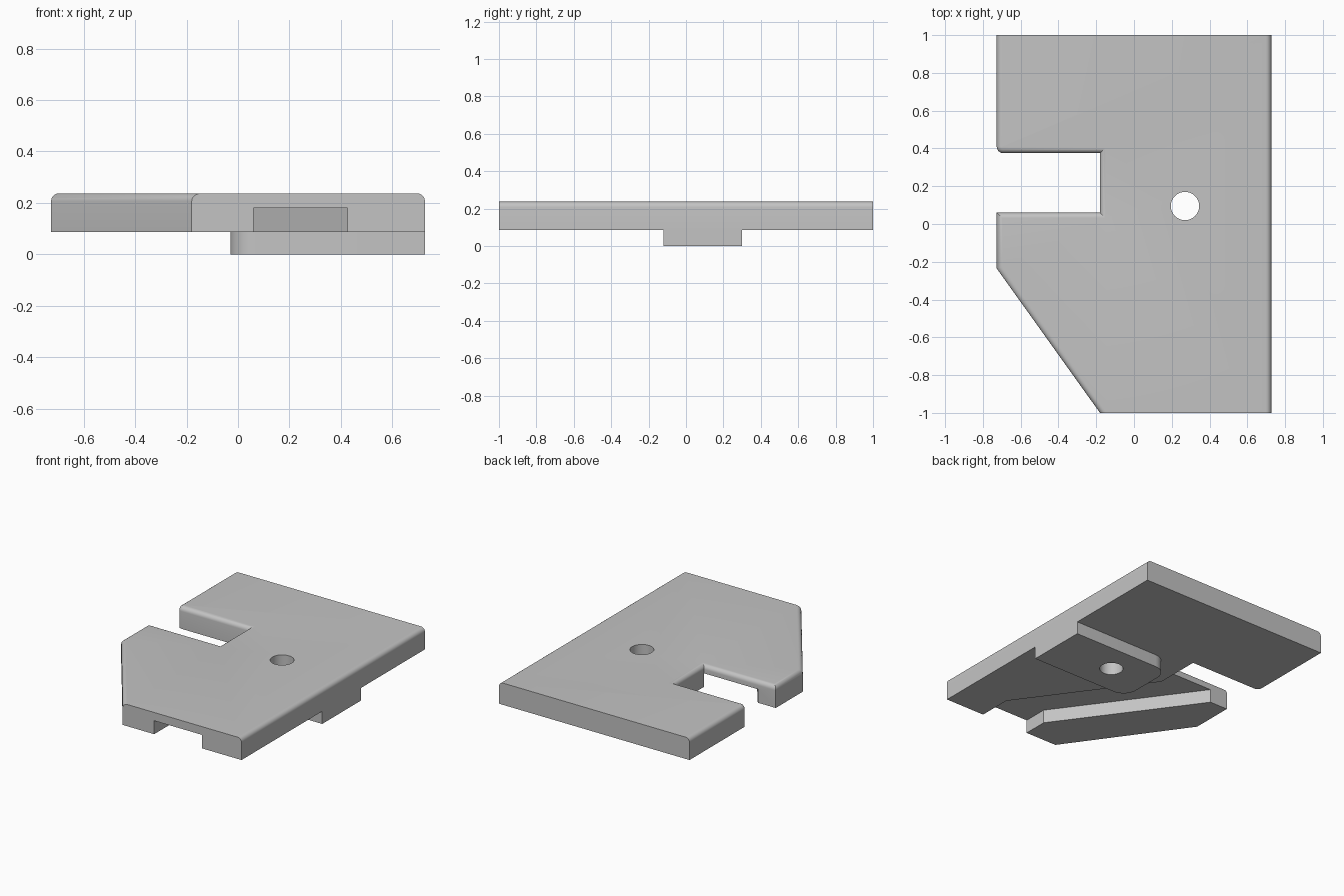
import bpy, bmesh, math

cube = bpy.data.objects.get("Cube")
if cube:
    bpy.data.objects.remove(cube, do_unlink=True)

BASE, TOP = 0.087, 0.237   # underside and top of the plate
GROOVE = 0.18              # ceiling of the channel

grey = bpy.data.materials.new("light grey")
grey.use_nodes = True
colour = (0.55, 0.55, 0.55, 1)
grey.diffuse_color = colour
grey.node_tree.nodes["Principled BSDF"].inputs["Base Color"].default_value = colour


def prism(points, z0, z1):
    """Bmesh of an outline extruded from z0 to z1."""
    bm = bmesh.new()
    face = bm.faces.new([bm.verts.new((x, y, z0)) for x, y in points])
    geom = bmesh.ops.extrude_face_region(bm, geom=[face])["geom"]
    verts = [v for v in geom if isinstance(v, bmesh.types.BMVert)]
    bmesh.ops.translate(bm, verts=verts, vec=(0, 0, z1 - z0))
    bmesh.ops.recalc_face_normals(bm, faces=bm.faces[:])
    return bm


def round_edges(bm, rule, radius, segments=6):
    """Fillet every edge whose two end points satisfy the rule."""
    edges = [e for e in bm.edges if rule(e.verts[0].co, e.verts[1].co)]
    bmesh.ops.bevel(bm, geom=edges, offset=radius, offset_type='OFFSET',
                    segments=segments, profile=0.5, affect='EDGES',
                    clamp_overlap=True)


def make_object(name, bm):
    mesh = bpy.data.meshes.new(name)
    bm.to_mesh(mesh)
    bm.free()
    mesh.materials.append(grey)
    obj = bpy.data.objects.new(name, mesh)
    bpy.context.collection.objects.link(obj)
    return obj


def cut(obj, cutter):
    mod = obj.modifiers.new(cutter.name, 'BOOLEAN')
    mod.operation = 'DIFFERENCE'
    mod.solver = 'EXACT'
    mod.object = cutter
    cutter.hide_render = True
    cutter.hide_viewport = True
    cutter.display_type = 'WIRE'


def near(a, b):
    return abs(a - b) < 0.001


# Plate with an open side notch and a slanted front corner
plate_bm = prism([(0.727, -1), (0.727, 1), (-0.727, 1), (-0.727, 0.375),
                  (-0.18, 0.375), (-0.18, 0.06), (-0.727, 0.06),
                  (-0.727, -0.235), (-0.18, -1)], BASE, TOP)
round_edges(plate_bm, lambda a, b: near(a.x, -0.727) and near(b.x, -0.727)
            and near(a.y, 0.375) and near(b.y, 0.375), 0.035)
# Round the top rim, leaving the front and back ends crisp
round_edges(plate_bm, lambda a, b: near(a.z, TOP) and near(b.z, TOP)
            and not (near(abs(a.y), 1) and near(a.y, b.y)), 0.03)
plate = make_object("plate", plate_bm)

# Raised pad under the plate with a rounded inner end
pad_bm = prism([(0.727, -0.12), (0.727, 0.3), (-0.03, 0.3), (-0.03, -0.12)], 0, BASE)
round_edges(pad_bm, lambda a, b: near(a.x, -0.03) and near(b.x, -0.03)
            and near(a.y, b.y), 0.1, 8)
pad = make_object("underside_pad", pad_bm)

# Bent channel running from the front end into the notch
channel = make_object("channel_cutter", prism(
    [(0.06, -1.1), (0.425, -1.1), (0.425, -0.77), (-0.18, 0.06),
     (-0.2, 0.2), (-0.59, 0.2), (-0.59, 0.06), (0.06, -0.83)], -0.1, GROOVE))

# Round screw hole through both parts
circle = [(0.27 + 0.075 * math.cos(t * math.tau / 48),
           0.095 + 0.075 * math.sin(t * math.tau / 48)) for t in range(48)]
hole = make_object("hole_cutter", prism(circle, -0.2, 0.5))

cut(plate, channel)
cut(plate, hole)
cut(pad, hole)

# Apply the cuts, then shade smooth with crisp corners
bpy.context.view_layer.update()
for obj in (plate, pad):
    graph = bpy.context.evaluated_depsgraph_get()
    mesh = bpy.data.meshes.new_from_object(obj.evaluated_get(graph))
    obj.modifiers.clear()
    obj.data = mesh
for cutter in (channel, hole):
    bpy.data.objects.remove(cutter, do_unlink=True)
for obj in (plate, pad):
    bpy.ops.object.select_all(action='DESELECT')
    obj.select_set(True)
    bpy.context.view_layer.objects.active = obj
    bpy.ops.object.shade_smooth_by_angle(angle=math.radians(30))
